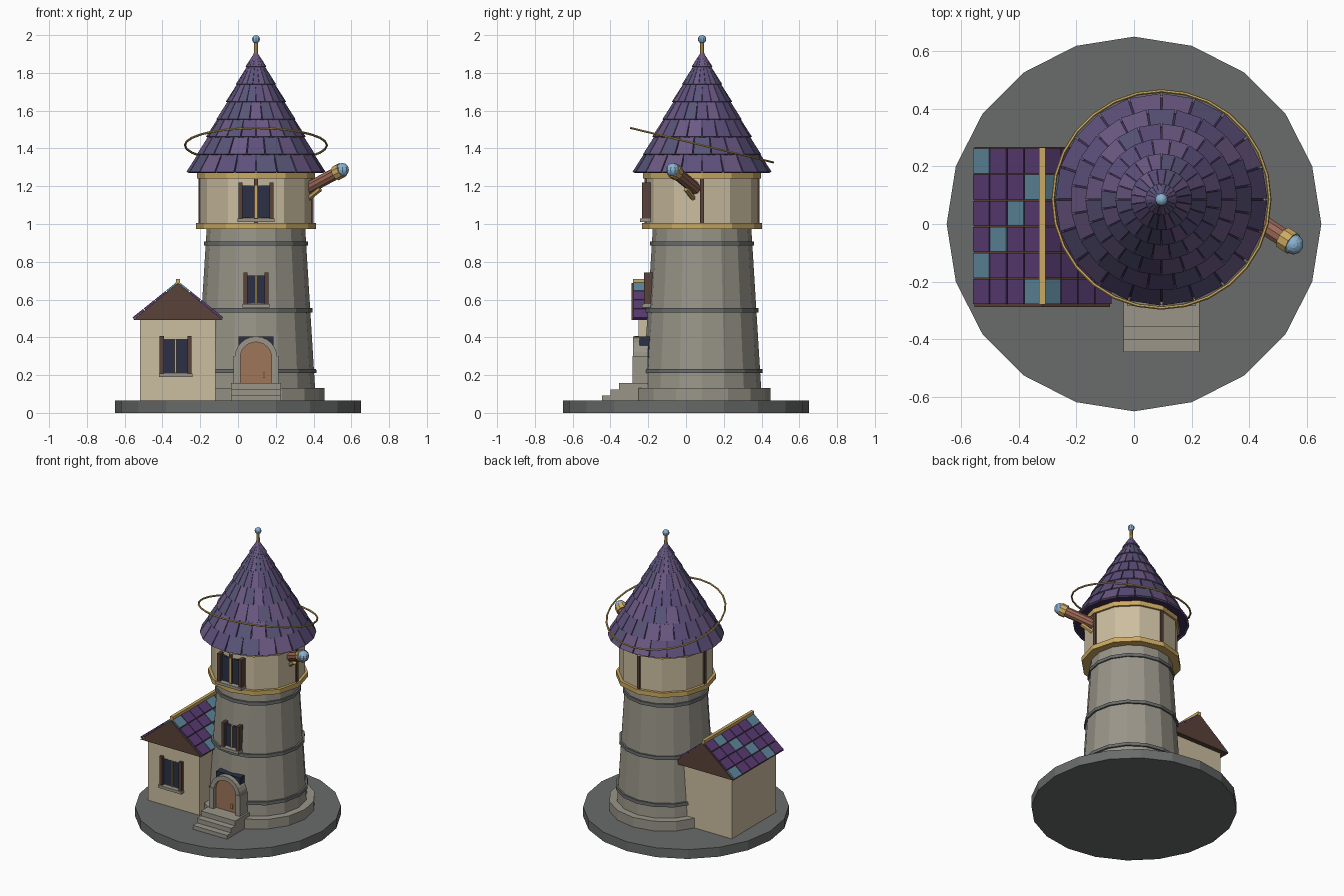
import bpy, bmesh, math, random
from mathutils import Vector, Matrix

if "Cube" in bpy.data.objects:
    bpy.data.objects.remove(bpy.data.objects["Cube"])
random.seed(4)
CX, CY = 0.095, 0.085          # tower axis


def mat(name, r, g, b):
    m = bpy.data.materials.new(name)
    m.diffuse_color = (r, g, b, 1)
    m.use_nodes = True
    m.node_tree.nodes["Principled BSDF"].inputs["Base Color"].default_value = m.diffuse_color
    return m


STONE = mat("stone", .32, .30, .25)
DARK = mat("dark_stone", .14, .15, .145)
CREAM = mat("plaster", .60, .51, .35)
GOLD = mat("brass", .60, .40, .12)
WOOD = mat("dark_wood", .10, .055, .04)
DOOR = mat("door_wood", .34, .18, .10)
COPPER = mat("copper", .33, .14, .09)
GLASS = mat("night_glass", .025, .03, .06)
BLUE = mat("blue_glass", .25, .45, .65)
TEAL = mat("blue_tile", .11, .24, .33)
PURPLES = [mat("purple_a", .11, .08, .20), mat("purple_b", .15, .10, .23), mat("purple_c", .10, .09, .19)]
UNDER = mat("purple_under", .05, .03, .09)
ANNEX = mat("purple_annex", .10, .045, .17)


def finish(name, bm, *mats):
    bmesh.ops.recalc_face_normals(bm, faces=bm.faces)
    me = bpy.data.meshes.new(name)
    bm.to_mesh(me)
    bm.free()
    for m in mats:
        me.materials.append(m)
    ob = bpy.data.objects.new(name, me)
    bpy.context.collection.objects.link(ob)
    return ob


def rod(name, a, b, r1, r2, n, m):
    a, b = Vector(a), Vector(b)
    d = b - a
    bm = bmesh.new()
    M = Matrix.Translation((a + b) / 2) @ d.to_track_quat('Z', 'Y').to_matrix().to_4x4()
    bmesh.ops.create_cone(bm, cap_ends=True, segments=n, radius1=r1, radius2=r2, depth=d.length, matrix=M)
    return finish(name, bm, m)


def drum(name, r1, r2, z0, z1, n, m, x=CX, y=CY):
    bm = bmesh.new()
    bmesh.ops.create_cone(bm, cap_ends=True, segments=n, radius1=r1, radius2=r2, depth=z1 - z0,
                          matrix=Matrix.Translation((x, y, (z0 + z1) / 2)))
    return finish(name, bm, m)


def box(name, x0, x1, y0, y1, z0, z1, m):
    bm = bmesh.new()
    M = Matrix.Translation(((x0 + x1) / 2, (y0 + y1) / 2, (z0 + z1) / 2)) @ Matrix.Diagonal((x1 - x0, y1 - y0, z1 - z0, 1))
    bmesh.ops.create_cube(bm, size=1, matrix=M)
    return finish(name, bm, m)


def ball(name, c, r, m):
    bm = bmesh.new()
    bmesh.ops.create_uvsphere(bm, u_segments=10, v_segments=8, radius=r, matrix=Matrix.Translation(c))
    return finish(name, bm, m)


def extrude_xz(name, pts, y0, y1, m):
    bm = bmesh.new()
    f = bm.faces.new([bm.verts.new((x, y0, z)) for x, z in pts])
    ext = bmesh.ops.extrude_face_region(bm, geom=[f])
    bmesh.ops.translate(bm, vec=(0, y1 - y0, 0), verts=[v for v in ext["geom"] if isinstance(v, bmesh.types.BMVert)])
    return finish(name, bm, m)


def slab(bm, bottom, top, idx):
    # closed tile from two matching quads
    b = [bm.verts.new(p) for p in bottom]
    t = [bm.verts.new(p) for p in top]
    quads = [b[::-1], t] + [[b[i], b[(i + 1) % 4], t[(i + 1) % 4], t[i]] for i in range(4)]
    for q in quads:
        bm.faces.new(q).material_index = idx


def window(name, x, hw, y, yb, z0, z1):
    box(name + "_glass", x - hw + .01, x + hw - .01, y + .012, yb, z0 + .01, z1 - .008, GLASS)
    box(name + "_mullion", x - .005, x + .005, y + .004, yb, z0 + .01, z1 - .008, GOLD)
    for s in (-1, 1):
        c = x + s * (hw - .01)
        box(name + "_shutter", c - .011, c + .011, y - .008, yb, z0 + .005, z1 + .008, WOOD)
    box(name + "_sill", x - hw - .005, x + hw + .005, y - .018, yb, z0 - .012, z0 + .007, STONE)


# ground disc, plinth and tapered shaft with bands
drum("base_disc", .65, .65, 0, .065, 20, DARK, 0, 0)
drum("plinth", .362, .362, .065, .132, 16, STONE)
drum("shaft", .313, .26, .13, .99, 16, STONE)
for z, r in ((.222, .320), (.543, .300), (.897, .276)):
    drum("shaft_band", r, r - .001, z - .011, z + .011, 16, DARK)

# upper chamber with brass rings and posts
drum("lower_ring", .317, .317, .974, 1.006, 12, GOLD)
drum("chamber", .298, .298, 1.0, 1.25, 12, CREAM)
drum("upper_ring", .312, .312, 1.24, 1.272, 12, GOLD)
for i in range(4):
    a = i * math.pi / 2
    x, y = CX + .294 * math.cos(a), CY + .294 * math.sin(a)
    box("post", x - .011, x + .011, y - .011, y + .011, 1.0, 1.245, WOOD)

# conical roof: dark core and staggered shingles
drum("roof_core", .355, .002, 1.277, 1.91, 20, UNDER)
Z0, H, R, ROWS, N = 1.275, .65, .365, 7, 20
bm = bmesh.new()


def on_cone(t, a, off):
    r = R * (1 - t) + off
    return Vector((CX + r * math.cos(a), CY + r * math.sin(a), Z0 + H * t + off * .5))


for row in range(ROWS):
    t0, t1 = row / ROWS, min((row + 1.08) / ROWS, .995)
    for k in range(N):
        a0 = (k + .5 * (row % 2) + .03) * math.tau / N
        a1 = a0 + .94 * math.tau / N
        ring = ((t0, a0), (t0, a1), (t1, a1), (t1, a0))
        low = [on_cone(t, a, o) for (t, a), o in zip(ring, (-.01, -.01, -.006, -.006))]
        high = [on_cone(t, a, o) for (t, a), o in zip(ring, (.003, .003, -.003, -.003))]
        slab(bm, low, high, random.randrange(3))
finish("roof_shingles", bm, *PURPLES)
drum("finial_rod", .012, .010, 1.89, 1.965, 8, GOLD)
ball("finial_ball", (CX, CY, 1.978), .022, BLUE)

# tilted brass orbit ring
bpy.ops.mesh.primitive_torus_add(major_segments=28, minor_segments=6, major_radius=.376, minor_radius=.006,
                                 location=(CX, CY, 1.417), rotation=(-.237, 0, 0))
orbit = bpy.context.object
orbit.name = "orbit_ring"
orbit.scale = (1, 1.03, 1)
orbit.data.materials.append(GOLD)

# telescope poking out of the chamber
tip = Vector((.553, -.07, 1.287))
d = Vector((1, -.65, .54)).normalized()
rod("telescope_tube", tip - d * .27, tip - d * .03, .033, .033, 10, COPPER)
rod("telescope_collar", tip - d * .045, tip - d * .005, .041, .041, 10, GOLD)
ball("telescope_lens", tip, .036, BLUE)
rod("telescope_bracket", (.34, .06, 1.11), (.435, .0, 1.185), .014, .014, 6, GOLD)

# tower windows
window("middle_window", CX, .066, -.215, -.16, .57, .735)
window("upper_window", CX, .092, -.225, -.18, 1.022, 1.212)


# arched doorway
def arch(r, spring, z0, n=12):
    pts = [(CX + r * math.cos(math.pi * i / n), spring + r * math.sin(math.pi * i / n)) for i in range(n + 1)]
    return [(CX + r, z0)] + pts + [(CX - r, z0)]


box("door_recess", CX - .092, CX + .092, -.245, -.15, .13, .405, GLASS)
extrude_xz("door", arch(.085, .292, .155), -.258, -.2, DOOR)
extrude_xz("door_arch", arch(.113, .292, .155) + arch(.083, .292, .155)[::-1], -.28, -.2, STONE)
for s in (-1, 1):
    c = CX + s * .102
    box("door_jamb", c - .018, c + .018, -.284, -.2, .15, .30, STONE)
box("door_handle", CX + .038, CX + .048, -.27, -.255, .185, .215, GOLD)
for y, z in ((-.445, .092), (-.40, .124), (-.355, .158)):
    box("step", CX - .132, CX + .132, y, -.2, .06, z, STONE)

# side annex with gabled, tiled roof
AX = -.318
box("annex_walls", -.518, -.12, -.252, .235, .06, .51, CREAM)
extrude_xz("annex_roof", [(AX - .235, .493), (AX + .235, .493), (AX, .688)], -.288, .268, WOOD)
bm = bmesh.new()
for s in (-1, 1):
    run = Vector((s * .237, 0, -.19))
    nrm = Vector((s * .19, 0, .237)).normalized()
    for r in range(6):
        for c in range(4):
            y1 = .262 - r * .0907
            y0 = y1 - .086
            p = [Vector((AX, y, .688)) + run * t for t, y in
                 ((c / 4 + .008, y0), (c / 4 + .242, y0), (c / 4 + .242, y1), (c / 4 + .008, y1))]
            # columns are counted from the eave
            blue = (r + 1 + 4 - c) % 4 == 2
            slab(bm, [q - nrm * .004 for q in p], [q + nrm * .008 for q in p], int(blue))
finish("annex_tiles", bm, ANNEX, TEAL)
box("annex_ridge", AX - .011, AX + .011, -.28, .265, .682, .71, GOLD)
window("annex_window", -.33, .084, -.265, -.24, .202, .398)
